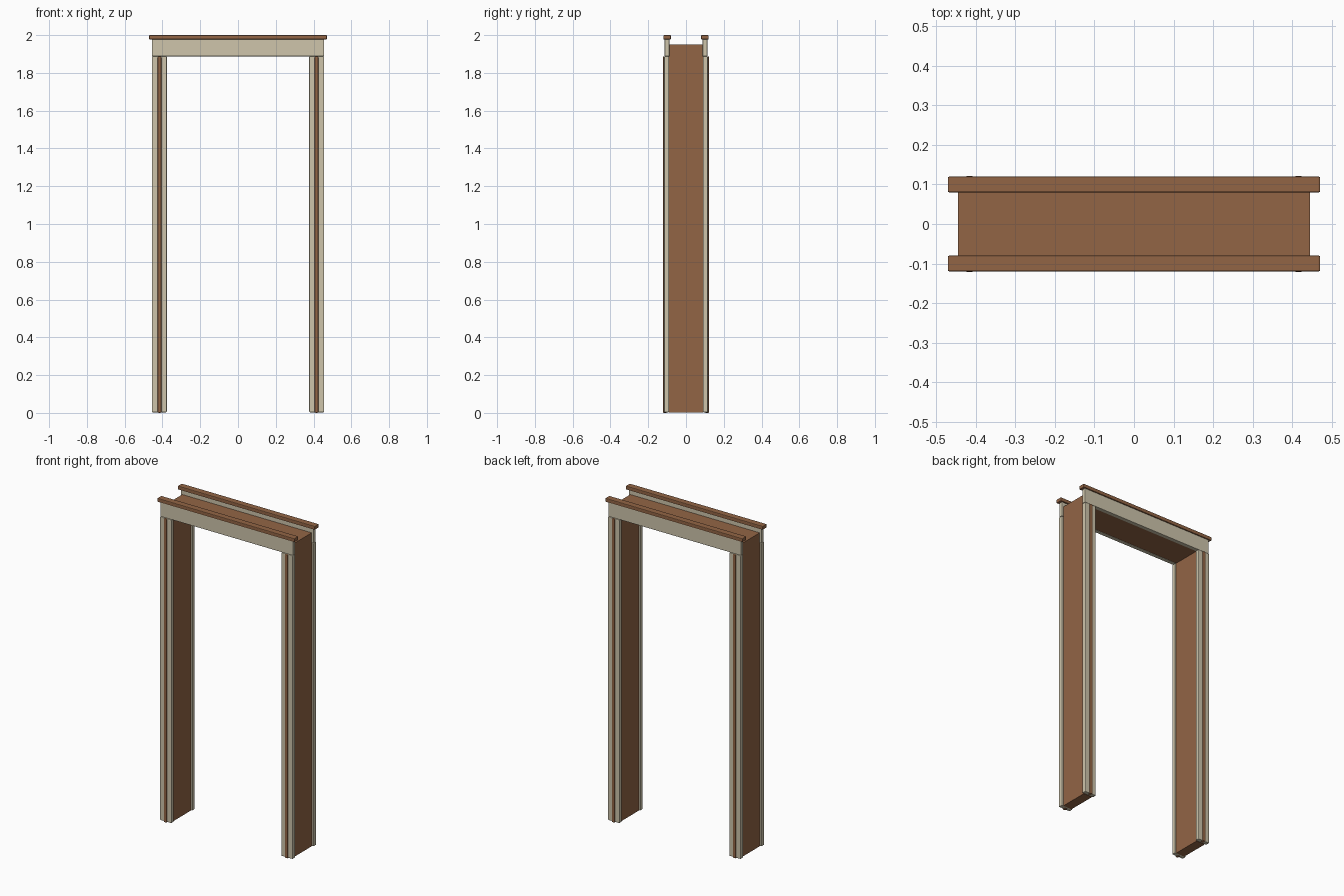
import bpy, bmesh

if "Cube" in bpy.data.objects:
    bpy.data.objects.remove(bpy.data.objects["Cube"])


def material(name, color):
    m = bpy.data.materials.new(name)
    m.diffuse_color = color
    m.use_nodes = True
    m.node_tree.nodes["Principled BSDF"].inputs["Base Color"].default_value = m.diffuse_color
    return m


wood = material("brown_wood", (0.29, 0.13, 0.06, 1))
cream = material("cream_paint", (0.62, 0.56, 0.41, 1))


def box(name, x, y, z, mat, bevel=0.0):
    """Axis-aligned box from (min, max) ranges, with optional eased edges."""
    x, y = sorted(x), sorted(y)
    bm = bmesh.new()
    bmesh.ops.create_cube(bm, size=1)
    for v in bm.verts:
        v.co = [r[0] if c < 0 else r[1] for c, r in zip(v.co, (x, y, z))]
    mesh = bpy.data.meshes.new(name)
    bm.to_mesh(mesh)
    bm.free()
    mesh.materials.append(mat)
    ob = bpy.data.objects.new(name, mesh)
    bpy.context.collection.objects.link(ob)
    if bevel:
        mod = ob.modifiers.new("eased_edges", "BEVEL")
        mod.width = bevel
        mod.segments = 2
    return ob


# Lining of the opening
box("head_jamb", (-0.445, 0.445), (-0.09, 0.09), (1.89, 1.95), wood)
for sx, side in ((-1, "left"), (1, "right")):
    box(side + "_jamb", (sx * 0.385, sx * 0.445), (-0.09, 0.09), (0.003, 1.89), wood)

# Trim on both faces
for sy, face in ((-1, "front"), (1, "back")):
    for sx, side in ((-1, "left"), (1, "right")):
        tag = f"{face}_{side}_"
        box(tag + "casing", (sx * 0.377, sx * 0.456), (sy * 0.09, sy * 0.116),
            (0.003, 1.887), cream, 0.004)
        # Raised bead down the middle of the casing
        box(tag + "bead", (sx * 0.406, sx * 0.425), (sy * 0.1, sy * 0.122),
            (0, 1.887), wood, 0.005)
    box(face + "_header", (-0.456, 0.456), (sy * 0.088, sy * 0.113),
        (1.888, 1.98), cream, 0.003)
    box(face + "_cap", (-0.471, 0.471), (sy * 0.08, sy * 0.12),
        (1.977, 2.0), wood, 0.004)
